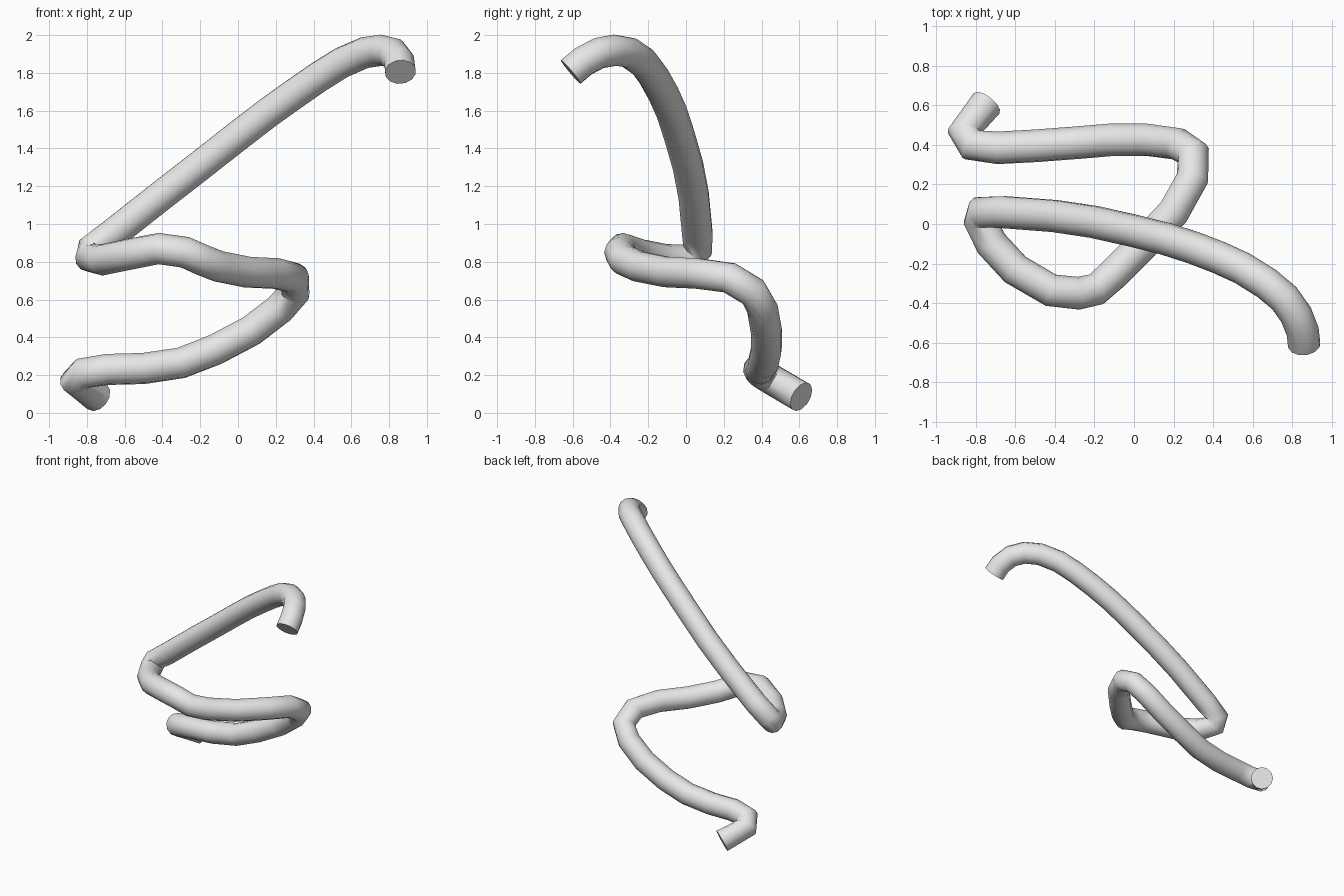
import bpy
import math

cube = bpy.data.objects.get("Cube")
if cube:
    bpy.data.objects.remove(cube, do_unlink=True)

# Plain grey material
grey = bpy.data.materials.new("light grey")
grey.use_nodes = True
colour = (0.8, 0.8, 0.8, 1)
grey.diffuse_color = colour
grey.node_tree.nodes["Principled BSDF"].inputs["Base Color"].default_value = colour

# Centreline of the bent tube, from the low end to the high end
path = [
    (-.745, .61, .085), (-.86, .465, .17), (-.82, .40, .21), (-.69, .385, .23),
    (-.50, .395, .235), (-.30, .41, .265), (-.12, .425, .335), (.07, .425, .435),
    (.22, .405, .55), (.30, .355, .64), (.295, .23, .715), (.20, .06, .738),
    (.05, -.10, .745), (-.10, -.25, .775), (-.19, -.33, .81), (-.28, -.35, .85),
    (-.42, -.335, .87), (-.60, -.23, .835), (-.72, -.10, .81), (-.78, .02, .82),
    (-.77, .06, .87), (-.66, .06, .95), (-.40, .04, 1.155), (-.20, .01, 1.31),
    (0, -.035, 1.467), (.16, -.075, 1.59), (.30, -.12, 1.69), (.43, -.17, 1.78),
    (.55, -.225, 1.855), (.67, -.30, 1.907), (.76, -.375, 1.92),
    (.82, -.46, 1.905), (.853, -.545, 1.86), (.86, -.61, 1.805),
]

# Round tube swept along the path, with flat end caps
curve = bpy.data.curves.new("bent_tube", "CURVE")
curve.dimensions = "3D"
curve.bevel_depth = 0.083
curve.bevel_resolution = 4
curve.use_fill_caps = True
spline = curve.splines.new("POLY")
spline.points.add(len(path) - 1)
for point, co in zip(spline.points, path):
    point.co = (*co, 1)
curve.materials.append(grey)
tube = bpy.data.objects.new("bent_tube", curve)
bpy.context.scene.collection.objects.link(tube)

# Turn into a mesh with smooth sides and crisp caps
bpy.ops.object.select_all(action="DESELECT")
tube.select_set(True)
bpy.context.view_layer.objects.active = tube
bpy.ops.object.convert(target="MESH")
bpy.ops.object.shade_smooth_by_angle(angle=math.radians(50))
